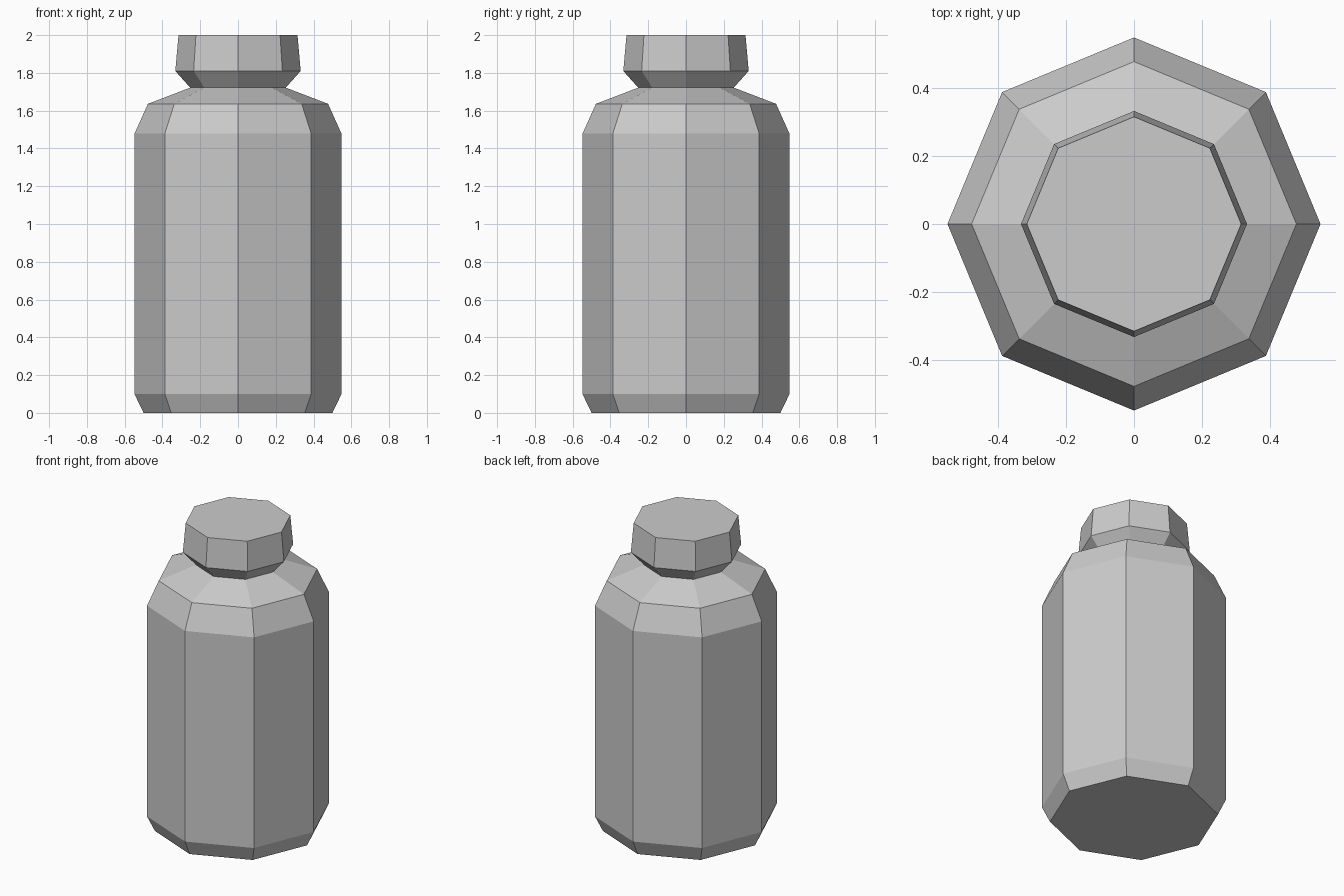
import bpy, bmesh
from math import cos, sin, tau

if "Cube" in bpy.data.objects:
    bpy.data.objects.remove(bpy.data.objects["Cube"])

SIDES = 8


def lathe(name, profile, cap_bottom=False, cap_top=False):
    """Flat-shaded octagonal solid from (radius, height) pairs, bottom to top."""
    bm = bmesh.new()
    rings = [[bm.verts.new((r * cos(tau * i / SIDES), r * sin(tau * i / SIDES), z))
              for i in range(SIDES)] for r, z in profile]
    for low, high in zip(rings, rings[1:]):
        for i in range(SIDES):
            j = (i + 1) % SIDES
            bm.faces.new((low[i], low[j], high[j], high[i]))
    if cap_bottom:
        bm.faces.new(rings[0][::-1])
    if cap_top:
        bm.faces.new(rings[-1])
    mesh = bpy.data.meshes.new(name)
    bm.to_mesh(mesh)
    bm.free()
    obj = bpy.data.objects.new(name, mesh)
    bpy.context.collection.objects.link(obj)
    return obj


# Bottle body: chamfered base, straight walls, two-step shoulder up to the neck
lathe("bottle_body", [(0.50, 0), (0.548, 0.10), (0.548, 1.478),
                      (0.477, 1.636), (0.253, 1.722)], cap_bottom=True)

# Lid: flares out from the neck, then tapers slightly to a flat top
lathe("bottle_lid", [(0.253, 1.722), (0.332, 1.81), (0.315, 2.0)], cap_top=True)
